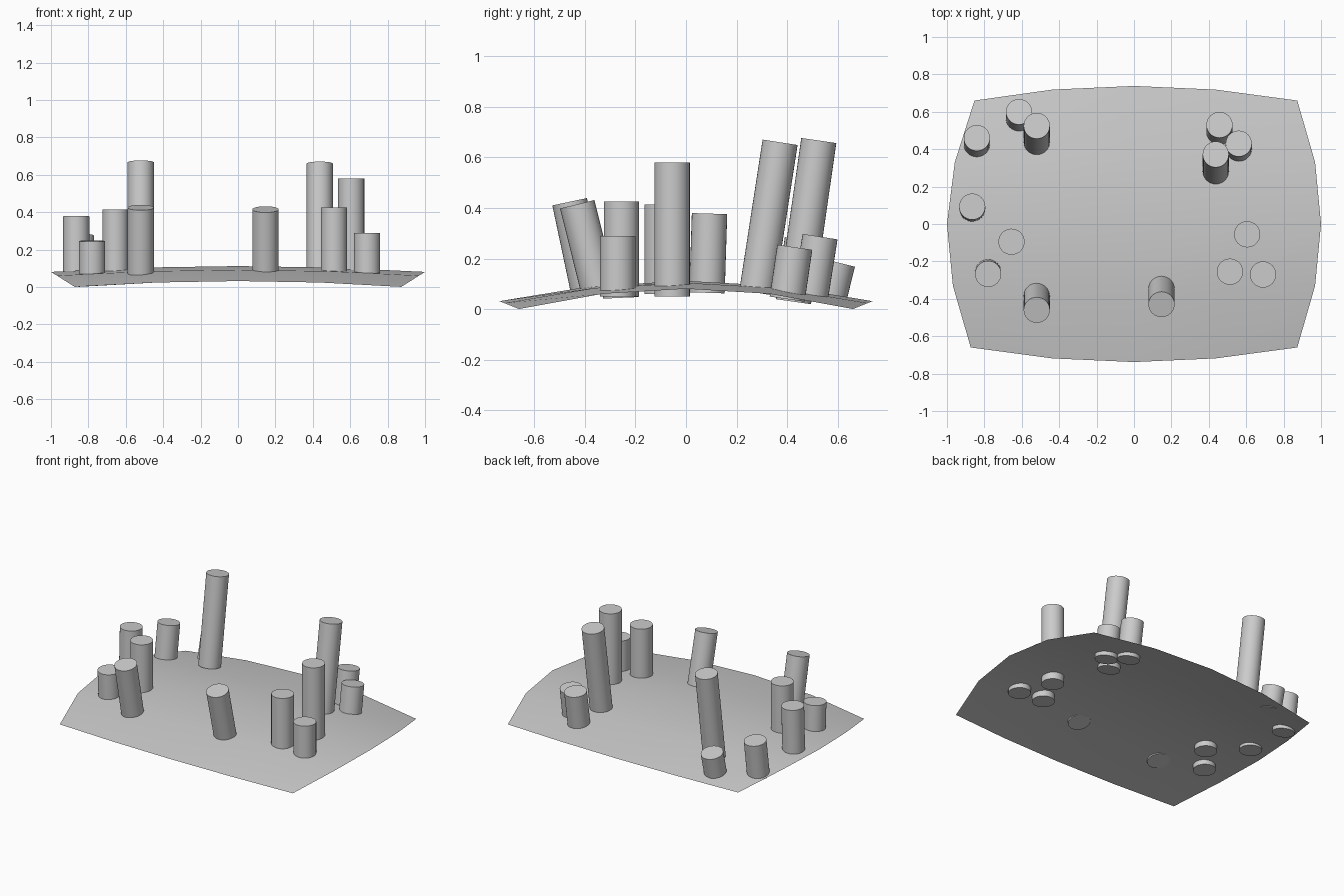
import bpy, bmesh
from mathutils import Vector

if "Cube" in bpy.data.objects:
    bpy.data.objects.remove(bpy.data.objects["Cube"])


def smooth(obj):
    bpy.ops.object.select_all(action='DESELECT')
    obj.select_set(True)
    bpy.context.view_layer.objects.active = obj
    bpy.ops.object.shade_smooth_by_angle()


# Domed sheet: a 4 x 4 grid bowed outwards at its edges and arched in z
bm = bmesh.new()
bmesh.ops.create_grid(bm, x_segments=4, y_segments=4, size=1)
for v in bm.verts:
    s, t = v.co.x, v.co.y
    v.co = (s * (1 - 0.127 * t * t),
            t * (0.738 - 0.078 * s * s),
            0.112 - 0.031 * s * s - 0.08 * t * t)
    if s < -0.9 and t > 0.4:      # slightly pulled-in back left corner
        v.co.x += 0.02 * t
mesh = bpy.data.meshes.new("curved_base")
bm.to_mesh(mesh)
bm.free()
base = bpy.data.objects.new("curved_base", mesh)
bpy.context.collection.objects.link(base)
smooth(base)


# Capped post between two end points
def post(name, bottom, top, radius=0.07):
    a, b = Vector(bottom), Vector(top)
    bpy.ops.mesh.primitive_cylinder_add(vertices=32, radius=radius,
                                        depth=(b - a).length,
                                        location=(a + b) / 2)
    obj = bpy.context.object
    obj.name = name
    # tilt mode keeps the caps square to the axis
    obj.rotation_euler = (b - a).to_track_quat('Z', 'Y').to_euler()
    smooth(obj)


# Posts as x, bottom y, bottom z, top y, top z
posts = [
    (-0.84, 0.425, 0.03, 0.46, 0.275),
    (-0.615, 0.565, 0.043, 0.60, 0.185),
    (-0.52, 0.44, 0.075, 0.525, 0.667),
    (0.457, 0.49, 0.035, 0.53, 0.287),
    (0.56, 0.40, 0.04, 0.43, 0.245),
    (0.437, 0.28, 0.065, 0.372, 0.66),
    (-0.865, 0.083, 0.065, 0.093, 0.378),
    (-0.655, -0.095, 0.06, -0.095, 0.414),
    (-0.78, -0.258, 0.045, -0.267, 0.246),
    (0.605, -0.055, 0.05, -0.055, 0.58),
    (0.513, -0.255, 0.05, -0.255, 0.425),
    (0.69, -0.27, 0.05, -0.27, 0.29),
    (-0.52, -0.385, 0.07, -0.46, 0.425),
    (0.147, -0.347, 0.08, -0.43, 0.415),
]
for i, (x, y0, z0, y1, z1) in enumerate(posts, 1):
    post(f"post_{i:02d}", (x, y0, z0), (x, y1, z1))
